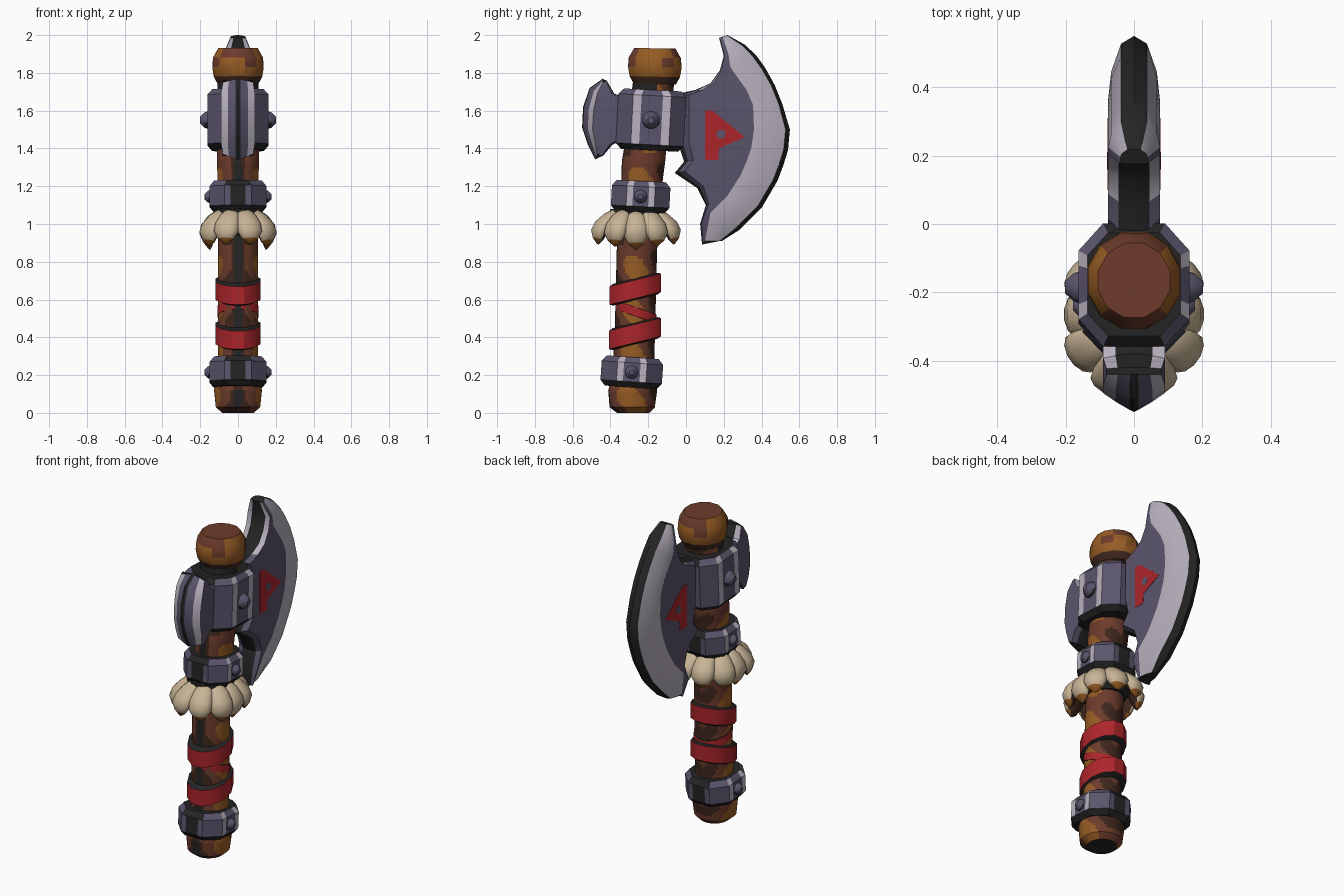
import bpy, bmesh
from math import sin, cos, pi, radians, atan2
from mathutils import Vector, Matrix

cube = bpy.data.objects.get("Cube")
if cube:
    bpy.data.objects.remove(cube)

# Materials
PALETTE = {
    "black_edge": (36, 36, 36), "slate_metal": (90, 84, 107),
    "bright_metal": (184, 177, 190), "brown_wood": (108, 59, 43),
    "orange_wood": (150, 92, 36), "dark_wood": (62, 38, 29),
    "red_leather": (172, 37, 43), "cream_tuft": (200, 180, 150),
}


def linear(v):
    v /= 255
    return v / 12.92 if v < 0.04 else ((v + 0.055) / 1.055) ** 2.4


for name, rgb in PALETTE.items():
    mat = bpy.data.materials.new(name)
    mat.use_nodes = True
    colour = (*[linear(c) for c in rgb], 1)
    mat.diffuse_color = colour
    shader = mat.node_tree.nodes["Principled BSDF"]
    shader.inputs["Base Color"].default_value = colour
    shader.inputs["Roughness"].default_value = 0.8


def loft(name, rings, rule, angle=30):
    """Skin closed rings, cap the ends; rule(row, col, face) names the material."""
    bm = bmesh.new()
    loops = [[bm.verts.new(p) for p in ring] for ring in rings]
    n = len(loops[0])
    tagged = []
    for row, (a, b) in enumerate(zip(loops, loops[1:])):
        for col in range(n):
            k = (col + 1) % n
            tagged.append((bm.faces.new((a[col], a[k], b[k], b[col])), row, col))
    tagged.append((bm.faces.new(loops[0]), "start", 0))
    tagged.append((bm.faces.new(loops[-1]), "end", 0))
    bmesh.ops.recalc_face_normals(bm, faces=bm.faces)
    used = []
    for face, row, col in tagged:
        choice = rule(row, col, face)
        if choice not in used:
            used.append(choice)
        face.material_index = used.index(choice)
    mesh = bpy.data.meshes.new(name)
    bm.to_mesh(mesh)
    bm.free()
    for choice in used:
        mesh.materials.append(bpy.data.materials[choice])
    obj = bpy.data.objects.new(name, mesh)
    bpy.context.collection.objects.link(obj)
    bpy.ops.object.select_all(action="DESELECT")
    obj.select_set(True)
    bpy.context.view_layer.objects.active = obj
    bpy.ops.object.shade_smooth_by_angle(angle=radians(angle))


def oval(y, z, rx, ry, angles, tilt=0):
    turn = Matrix.Rotation(radians(tilt), 3, "X")
    return [Vector((0, y, z)) + turn @ Vector((rx * cos(a), ry * sin(a), 0)) for a in angles]


TWELVE = [(i + 0.5) * pi / 6 for i in range(12)]
MANY = [(i + 0.5) * pi / 24 for i in range(48)]


# Wooden handle: gently curved, swollen at the pommel, with mirrored grain blotches
def wood(row, col, face):
    if row == "start":
        return "black_edge"
    z, normal = face.calc_center_median().z, face.normal
    if normal.y < -0.985 or 1 < z < 1.08 or (z > 1.7 and normal.y < .2):
        return "black_edge"
    around = atan2(normal.y, abs(normal.x))
    grain = sin(z * 27 + around * 1.5) + cos(around * 2.6)
    if grain > 0.6:
        return "orange_wood"
    return "dark_wood" if grain < -1.3 or normal.y < -0.94 else "brown_wood"


stations = [(0, -.28, .085), (.03, -.285, .12), (.12, -.282, .13), (.2, -.28, .11),
            (.45, -.27, .107), (.86, -.26, .107), (1.1, -.24, .107), (1.24, -.232, .11),
            (1.33, -.225, .115), (1.45, -.21, .11), (1.8, -.165, .11)]
rings = []
for low, high in zip(stations, stations[1:]):
    steps = max(1, round((high[0] - low[0]) / .015))
    for s in range(steps):
        z, y, r = Vector(low).lerp(Vector(high), s / steps)
        rings.append(oval(y, z, r * .98, r, MANY))
loft("handle", rings, wood)


# Wooden top knob
def knob_wood(row, col, face):
    if row == 0:
        return "dark_wood"
    if row in ("start", "end"):
        return "brown_wood"
    if row == 3:
        return "orange_wood" if abs(face.normal.x) > 0.6 else "brown_wood"
    return "brown_wood" if row == 2 and col % 3 == 0 else "orange_wood"


knob = [(1.74, .115), (1.78, .138), (1.83, .147), (1.88, .143), (1.93, .113)]
loft("top_knob", [oval(-.165, z, r * .96, r, TWELVE, -1) for z, r in knob], knob_wood)


# Eight-sided metal bands with bright strips beside the corners, and studs
def octagon(rx, ry, flat):
    quarter = [Vector((rx, ry * flat, 0)), Vector((rx * flat, ry, 0))]
    corners = []
    for sx, sy in ((1, 1), (-1, 1), (-1, -1), (1, -1)):
        part = [Vector((p.x * sx, p.y * sy, 0)) for p in quarter]
        corners += part if sx == sy else part[::-1]
    points = []
    for i, c in enumerate(corners):
        points.append(c)
        if i % 2:
            after = corners[(i + 1) % 8]
            points += [c.lerp(after, .22), after.lerp(c, .22)]
    return points


def band(name, y, z, rx, ry, height, flat, tilt, stud):
    half, chamfer = height / 2, .03
    turn = Matrix.Rotation(radians(tilt), 3, "X")
    rings = [[Vector((0, y, z)) + turn @ (p * s + Vector((0, 0, h)))
              for p in octagon(rx, ry, flat)]
             for s, h in ((.84, -half), (1, chamfer - half), (1, half - chamfer), (.84, half))]

    def metal(row, col, face):
        across = abs(face.normal.x)
        if row in ("start", "end", 0):
            return "black_edge"
        if col % 4 in (1, 3) and across > 0.6:
            return "bright_metal"
        if col % 4 == 2 and across < 0.3:
            return "black_edge"
        return "slate_metal" if row == 1 or across > 0.3 else "black_edge"

    loft(name, rings, metal, 15)
    for side, label in ((1, "left"), (-1, "right")):
        dome = [[(side * (rx - .01 + d), y + r * cos(a), z + r * sin(a)) for a in TWELVE]
                for d, r in ((0, stud), (stud * .5, stud * .85), (stud, stud * .35))]
        loft(f"{name}_stud_{label}", dome, lambda row, col, face:
             "black_edge" if row == 0 and face.normal.z < -.3 else "slate_metal")


band("lower_band", -.287, .215, .15, .163, .16, .48, -4, .038)
band("upper_band", -.24, 1.145, .15, .155, .165, .48, -3, .038)
band("head_collar", -.185, 1.55, .162, .18, .32, .56, -3, .05)


# Red leather wraps with dark edges
def wrap(name, y, z, rx, ry, height, tilt):
    profile = ((.86, -.5), (1, -.42), (1, .42), (.86, .5))
    rings = [oval(y, z + h * height, rx * s, ry * s, TWELVE, tilt) for s, h in profile]
    loft(name, rings, lambda row, col, face: "red_leather" if row == 1 else "black_edge")


wrap("lower_wrap", -.27, .42, .122, .147, .115, 14)
wrap("upper_wrap", -.268, .655, .122, .145, .115, 14)
wrap("crossing_wrap", -.265, .535, .111, .118, .055, -19)

# Ring of tufts around a dark core
core = [(.94, .11), (.98, .14), (1.08, .13)]
loft("tuft_core", [oval(-.256, z, r, r * 1.15, TWELVE) for z, r in core],
     lambda row, col, face: "black_edge")


def tuft(index):
    a = index * pi / 5
    out, across = Vector((cos(a), sin(a), 0)), Vector((-sin(a), cos(a), 0))
    spread = abs(sin(a))
    top = Vector((0, -.265, 1.07 + .01 * spread)) + out * .1
    tip = Vector((0, -.265, .865 + .03 * spread)) + out * (.15 + .065 * spread)
    rings = []
    for t, width in ((0, .4), (.18, .8), (.42, 1), (.65, 1), (.85, .65), (1, .12)):
        mid = top.lerp(tip, t) + out * (.037 * sin(pi * t))
        rings.append([mid + across * (.066 * width * cos(b)) +
                      (out + Vector((0, 0, .3))) * (.04 * width * sin(b))
                      for b in TWELVE])

    def hair(row, col, face):
        if row == "start" or face.normal.dot(out) < -.4:
            return "dark_wood"
        return "orange_wood" if face.normal.z < -.5 else "cream_tuft"

    loft(f"tuft_{index + 1}", rings, hair, 60)


for i in range(10):
    tuft(i)


# Blades: each column is a closed section from back edge over bevel to cutting edge
def blade(name, back, inner, edge, thick, tip_thick, bevel, rim, worn):
    columns = []
    last = len(back) - 1
    for i, points in enumerate(zip(back, inner, edge)):
        b, n, e = (Vector((0, *p)) for p in points)
        t = tip_thick if i in (0, last) else thick
        half = [(b, .35), (b.lerp(n, .06), .6), (b.lerp(n, .14), 1), (n, 1),
                (n.lerp(e, .45), bevel[0]), (n.lerp(e, .88), bevel[1])]
        side = [p + Vector((t * s, 0, 0)) for p, s in half]
        mirror = [Vector((-p.x, p.y, p.z)) for p in reversed(side)]
        columns.append(side + [e] + mirror)
    bands = ["black_edge", "slate_metal", "slate_metal", "bright_metal", rim, "black_edge"]
    bands = bands + bands[::-1] + ["black_edge"]

    def steel(row, col, face):
        if row in ("start", "end"):
            return "black_edge"
        return "bright_metal" if row in worn and col in (1, 10) else bands[col]

    loft(name, columns, steel)


blade("main_blade",
      [(.175, 1.985), (.2, 1.89), (.18, 1.815), (.13, 1.745), (.05, 1.71), (-.04, 1.69),
       (-.04, 1.42), (-.01, 1.33), (-.06, 1.27), (.06, 1.19), (.105, 1.1), (.075, 1), (.085, .89)],
      [(.195, 1.99), (.225, 1.9), (.235, 1.83), (.27, 1.78), (.32, 1.71), (.355, 1.63),
       (.36, 1.5), (.345, 1.4), (.32, 1.33), (.29, 1.26), (.22, 1.15), (.13, 1.06), (.1, .91)],
      [(.22, 2), (.31, 1.95), (.37, 1.895), (.42, 1.825), (.47, 1.735), (.51, 1.635),
       (.55, 1.5), (.54, 1.39), (.515, 1.31), (.485, 1.23), (.4, 1.085), (.285, .97), (.19, .91)],
      .076, .04, (.88, .5), "bright_metal", (0, 1, 2, 3))
blade("rear_blade",
      [(-.42, 1.76), (-.38, 1.69), (-.32, 1.67), (-.32, 1.45), (-.39, 1.42), (-.44, 1.36)],
      [(-.44, 1.75), (-.47, 1.69), (-.49, 1.6), (-.495, 1.5), (-.48, 1.43), (-.47, 1.37)],
      [(-.44, 1.77), (-.51, 1.72), (-.545, 1.62), (-.55, 1.51), (-.52, 1.42), (-.48, 1.34)],
      .09, .08, (.6, .15), "slate_metal", (0, 1))

# Painted red wedge with a small dark spot on both blade faces
wedge = [(.1, 1.6), (.14, 1.6), (.31, 1.46), (.175, 1.4), (.17, 1.34), (.1, 1.34)]
spot = [(.185 + .026 * cos(a), 1.475 + .026 * sin(a)) for a in TWELVE[::2]]
for side, label in ((1, "left"), (-1, "right")):
    for part, shape, x, paint in (("wedge", wedge, .078, "red_leather"),
                                  ("spot", spot, .079, "slate_metal")):
        plate = [[(side * d, y, z) for y, z in shape] for d in (.074, x)]
        loft(f"painted_{part}_{label}", plate, lambda row, col, face: paint)
